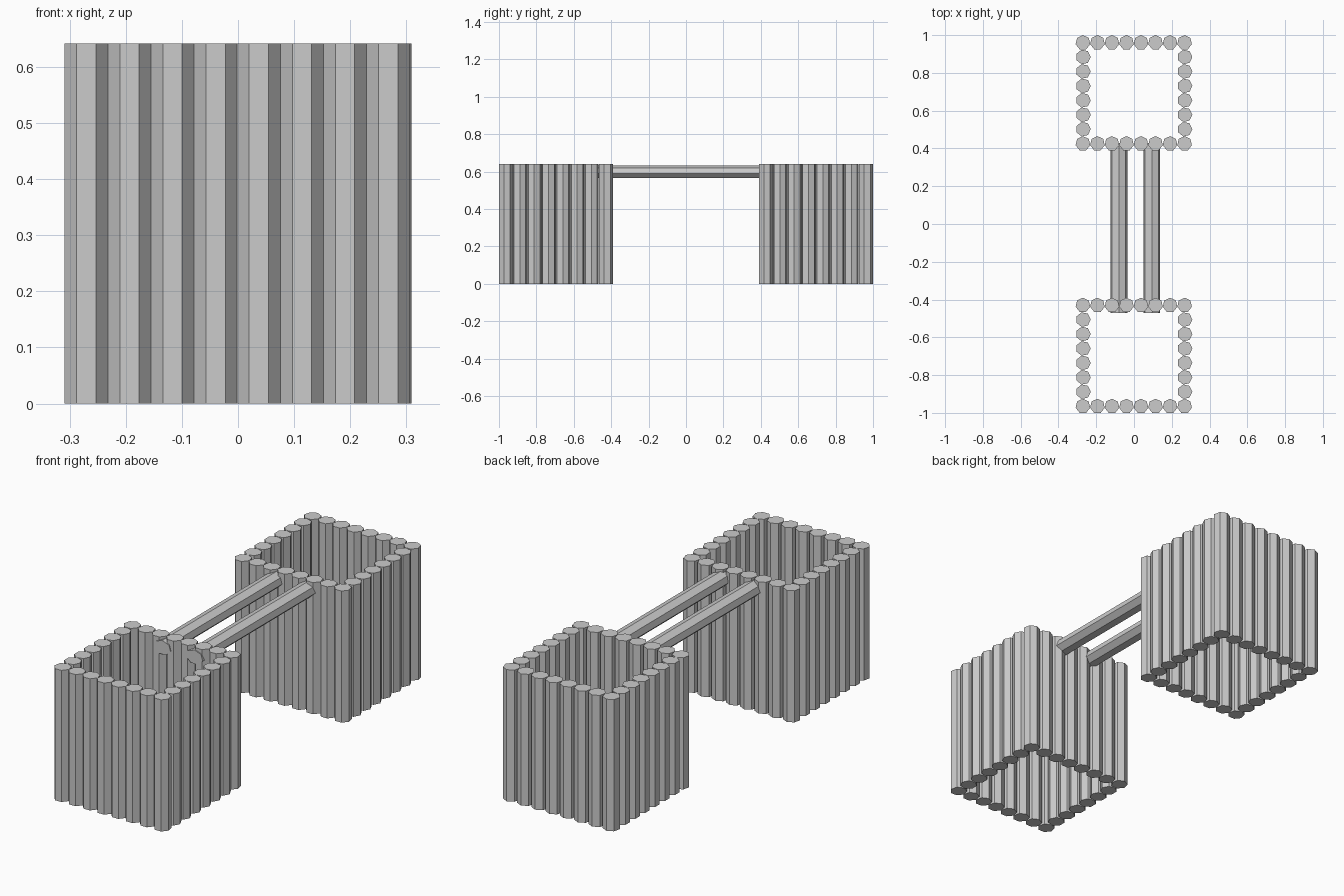
import bpy, math

if "Cube" in bpy.data.objects:
    bpy.data.objects.remove(bpy.data.objects["Cube"])

R = 0.0395          # post radius (seven-sided)
H = 0.642           # post height
SX, SY = 0.0769, 0.0764
APO = R * math.cos(math.pi / 7)


def prism(name, radius, depth, loc, rot):
    """Seven-sided log; the primitive's first corner points along +y."""
    bpy.ops.mesh.primitive_cylinder_add(vertices=7, radius=radius, depth=depth,
                                        location=loc, rotation=rot)
    ob = bpy.context.object
    ob.name = name
    return ob


def post(name, x, y, turn):
    ob = prism(name, R, H, (x, y, H / 2), (0, 0, turn))
    return ob


def tower(label, y0):
    # front and back rows of eight posts, corner pointing backwards
    for row in (0, 7):
        for i in range(8):
            post(f"{label}_row_post", -0.2705 + i * SX, y0 + row * SY, 0)
    # side rows of six posts, corner pointing to +x
    for x in (-0.2685, 0.2695):
        for j in range(1, 7):
            post(f"{label}_side_post", x, y0 + j * SY, -math.pi / 2)


tower("front_tower", -1 + APO)
tower("back_tower", 1 - R - 7 * SY)

# two flattened logs bridging the towers, corner upwards
Y_A, Y_B = -0.47, 0.43
for x in (-0.08, 0.094):
    log = prism("bridge_log", 1, Y_B - Y_A, (x, (Y_A + Y_B) / 2, 0.597),
                (math.pi / 2, 0, 0))
    log.scale = (0.046, 0.0352, 1)
